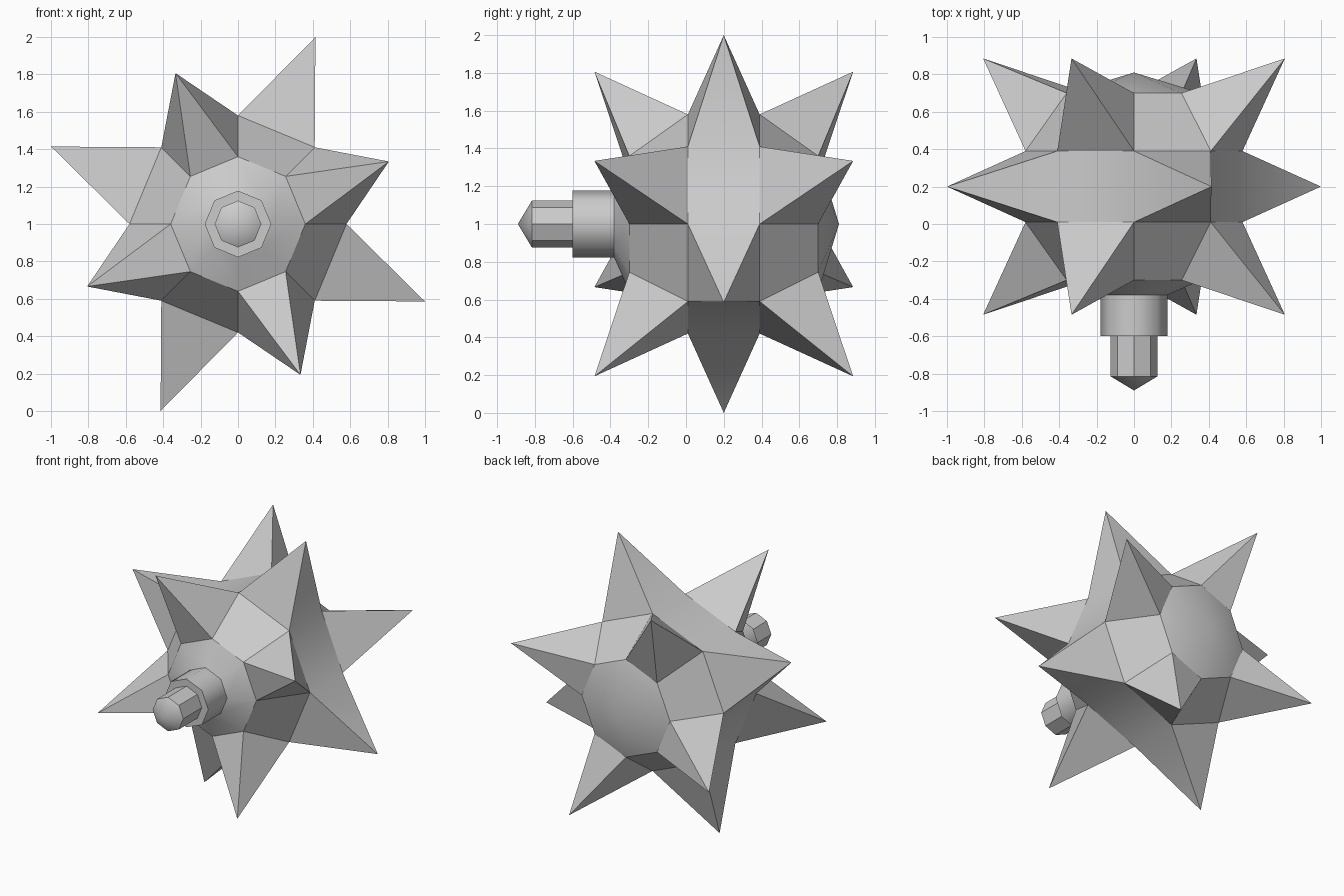
import bpy, bmesh
from math import cos, sin, pi, radians
from mathutils import Vector

if "Cube" in bpy.data.objects:
    bpy.data.objects.remove(bpy.data.objects["Cube"])

SIDES = 8
CENTRE_Z = 1.0


def point(r, y, turn):
    a = turn * 2 * pi / SIDES
    return Vector((r * cos(a), y, CENTRE_Z + r * sin(a)))


def revolve(name, profile, smooth_angle, spike_tips=None):
    """Eight-sided lathe about the y axis; chosen quads are pulled out into spikes."""
    spike_tips = spike_tips or {}
    bm = bmesh.new()
    rings = []
    for r, y in profile:
        if r == 0:
            rings.append([bm.verts.new(point(0, y, 0))] * SIDES)
        else:
            rings.append([bm.verts.new(point(r, y, k)) for k in range(SIDES)])
    for i in range(len(profile) - 1):
        a, b = rings[i], rings[i + 1]
        for j in range(SIDES):
            n = (j + 1) % SIDES
            quad = [a[j], a[n], b[n], b[j]]
            if i in spike_tips and (i + j) % 2:
                tip = bm.verts.new(point(*spike_tips[i], j + 0.5))
                for k in range(4):
                    bm.faces.new((quad[k], quad[(k + 1) % 4], tip))
            else:
                bm.faces.new(list(dict.fromkeys(quad)))
    bmesh.ops.recalc_face_normals(bm, faces=bm.faces[:])
    mesh = bpy.data.meshes.new(name)
    bm.to_mesh(mesh)
    bm.free()
    obj = bpy.data.objects.new(name, mesh)
    bpy.context.collection.objects.link(obj)
    bpy.ops.object.select_all(action='DESELECT')
    obj.select_set(True)
    bpy.context.view_layer.objects.active = obj
    bpy.ops.object.shade_smooth_by_angle(angle=radians(smooth_angle))
    return obj


# Spiked ball: spikes on alternate quads of the three middle bands
revolve("spiked_ball",
        [(0.178, -0.38), (0.36, -0.30), (0.58, 0.01), (0.58, 0.39), (0.36, 0.70), (0, 0.81)],
        25,
        {1: (0.873, -0.485), 2: (1.082, 0.20), 3: (0.873, 0.885)})

# Smooth collar on the front
revolve("collar", [(0.178, -0.38), (0.178, -0.60), (0.125, -0.60)], 50)

# Faceted stud with a pointed end
revolve("stud", [(0.125, -0.60), (0.125, -0.815), (0, -0.89)], 30)
